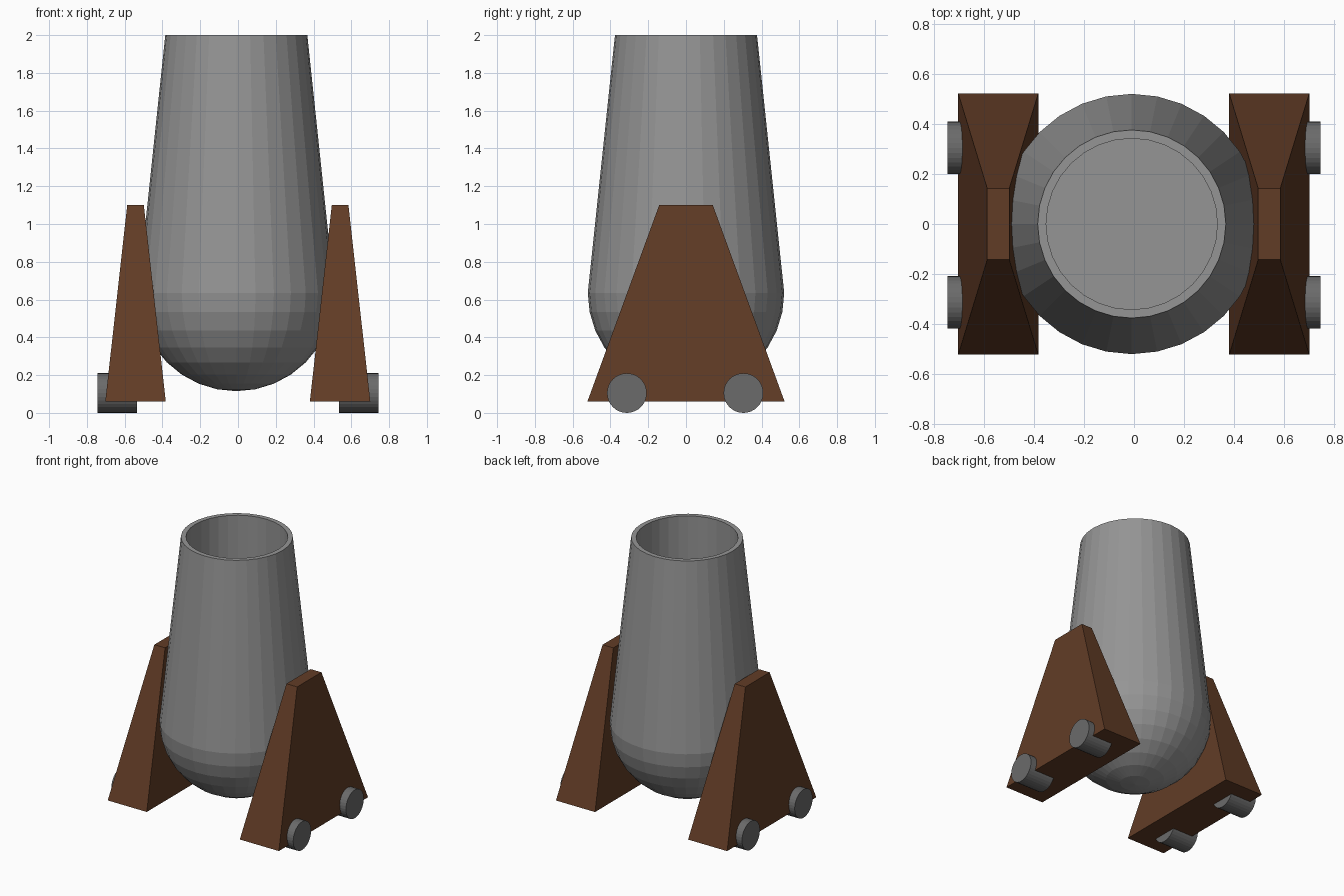
import bpy, bmesh, math
from mathutils import Matrix, Vector

if "Cube" in bpy.data.objects:
    bpy.data.objects.remove(bpy.data.objects["Cube"])

SEG = 32


def material(name, rgb):
    m = bpy.data.materials.new(name)
    m.diffuse_color = (*rgb, 1)
    m.use_nodes = True
    m.node_tree.nodes["Principled BSDF"].inputs["Base Color"].default_value = m.diffuse_color
    return m


wood = material("wood", (0.12, 0.045, 0.019))
iron = material("iron", (0.30, 0.30, 0.30))
dark_iron = material("dark_iron", (0.145, 0.145, 0.145))


def finish(name, bm, mat):
    bmesh.ops.recalc_face_normals(bm, faces=bm.faces)
    me = bpy.data.meshes.new(name)
    bm.to_mesh(me)
    bm.free()
    me.materials.append(mat)
    ob = bpy.data.objects.new(name, me)
    bpy.context.collection.objects.link(ob)
    return ob


# Barrel: round breech, tapering tube, rim and blind bore, lathed about z
R, EQ = 0.52, 0.635
profile = [(R * math.sin(i * math.pi / 16), EQ - R * math.cos(i * math.pi / 16))
           for i in range(9)]
profile += [(0.376, 2.0), (0.342, 2.0), (0.342, 0.6), (0, 0.6)]
bm = bmesh.new()
verts = [bm.verts.new((r, 0, z)) for r, z in profile]
edges = [bm.edges.new(p) for p in zip(verts, verts[1:])]
bmesh.ops.spin(bm, geom=verts + edges, cent=(0, 0, 0), axis=(0, 0, 1),
               angle=2 * math.pi, steps=SEG, use_duplicate=False)
bmesh.ops.remove_doubles(bm, verts=bm.verts, dist=1e-4)
finish("barrel", bm, iron).location.x = -0.009

for side, label in ((-1, "left"), (1, "right")):
    # Tapered wooden cheek
    bm = bmesh.new()
    bmesh.ops.create_cube(bm, size=2)
    for v in bm.verts:
        hx, hy, z = (0.044, 0.142, 1.1) if v.co.z > 0 else (0.16, 0.522, 0.06)
        v.co = Vector((side * 0.5415 - 0.001 + v.co.x * hx, v.co.y * hy, z))
    finish(label + "_cheek", bm, wood)

    # Wheels set into the cheek
    for y, end in ((-0.313, "front"), (0.304, "back")):
        bm = bmesh.new()
        bmesh.ops.create_cone(bm, cap_ends=True, segments=SEG, radius1=0.105,
                              radius2=0.105, depth=0.21,
                              matrix=Matrix.Translation((side * 0.64, y, 0.105))
                              @ Matrix.Rotation(math.pi / 2, 4, 'Y'))
        finish(f"{label}_{end}_wheel", bm, dark_iron)
